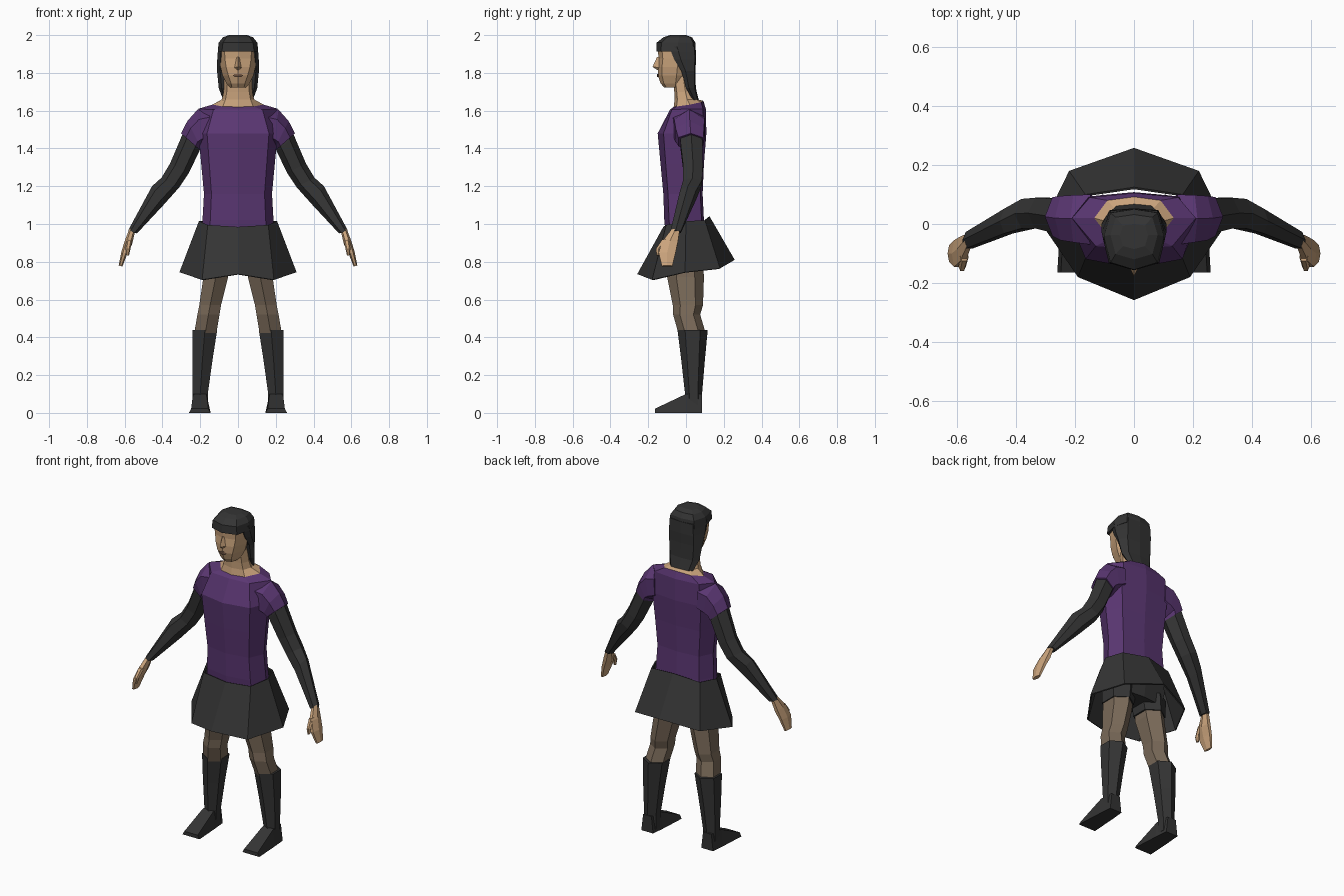
import bpy, bmesh


def material(name, r, g, b):
    m = bpy.data.materials.new(name)
    m.diffuse_color = (r, g, b, 1)
    return m


PURPLE = material("purple_cloth", .102, .037, .168)
BLACK = material("black_cloth", .034, .034, .034)
SKIN = material("skin", .60, .375, .205)
TIGHTS = material("brown_tights", .19, .14, .097)
LIPS = material("dark_lips", .16, .09, .055)


def loft(name, rings, mat, caps=True, mirror=False, thickness=0):
    """Skin a series of equal-sized closed rings with flat faces."""
    bm = bmesh.new()
    vr = [[bm.verts.new(p) for p in ring] for ring in rings]
    n = len(vr[0])
    for a, b in zip(vr, vr[1:]):
        for i in range(n):
            j = (i + 1) % n
            bm.faces.new((a[i], a[j], b[j], b[i]))
    if caps:
        bm.faces.new(vr[0][::-1])
        bm.faces.new(vr[-1])
    bmesh.ops.recalc_face_normals(bm, faces=bm.faces)
    me = bpy.data.meshes.new(name)
    bm.to_mesh(me)
    bm.free()
    me.materials.append(mat)
    ob = bpy.data.objects.new(name, me)
    bpy.context.collection.objects.link(ob)
    if mirror:
        ob.modifiers.new("mirror", 'MIRROR')
    if thickness:
        mod = ob.modifiers.new("solidify", 'SOLIDIFY')
        mod.thickness = thickness
    return ob


def sym(*half):
    """Close a half ring (front to back, x >= 0) by reflecting it."""
    return list(half) + [(-x, y, z) for x, y, z in reversed(half) if x > 0]


def body(z, w, f, b, side=.78):
    """Ten-sided style body section: half width, front y and back y."""
    d = b - f
    return sym((0, f, z), (w * side, f + d * .12, z), (w, f + d * .55, z),
               (w * side, b - d * .06, z), (0, b, z))


def limb(out, inn, y, h):
    """Six-sided arm section between an outer and an inner (x, z) point."""
    def at(t, yy):
        return (out[0] + (inn[0] - out[0]) * t, yy, out[1] + (inn[1] - out[1]) * t)
    return [at(0, y), at(.25, y - h), at(.75, y - h), at(1, y), at(.75, y + h), at(.25, y + h)]


def leg(z, x0, x1, y0, y1):
    """Six-sided horizontal leg section."""
    xm, d = (x0 + x1) / 2, y1 - y0
    return [(xm, y0, z), (x1, y0 + d * .25, z), (x1, y0 + d * .75, z),
            (xm, y1, z), (x0, y0 + d * .75, z), (x0, y0 + d * .25, z)]


# Shirt with open round collar
collar = sym((0, -.065, 1.62), (.08, -.05, 1.622), (.135, .02, 1.632),
             (.09, .08, 1.645), (0, .092, 1.652))
shoulders = sym((0, -.085, 1.605), (.13, -.075, 1.605), (.21, .02, 1.61),
                (.15, .09, 1.61), (0, .105, 1.61))
loft("shirt", [body(.97, .192, -.11, .10), body(1.02, .188, -.115, .095),
               body(1.16, .18, -.12, .088), body(1.32, .195, -.135, .095),
               body(1.48, .21, -.15, .108), shoulders, collar], PURPLE, caps=False)
loft("sleeves", [limb((.15, 1.615), (.14, 1.42), .015, .085),
                 limb((.215, 1.605), (.18, 1.40), .018, .08),
                 limb((.268, 1.545), (.195, 1.40), .02, .075),
                 limb((.302, 1.48), (.20, 1.39), .025, .066)], PURPLE, mirror=True)

# Dark arms and bare hands
loft("arms", [limb((.28, 1.51), (.19, 1.42), .025, .055),
              limb((.298, 1.465), (.205, 1.385), .028, .058),
              limb((.36, 1.32), (.26, 1.27), .037, .052),
              limb((.405, 1.245), (.31, 1.195), .035, .05),
              limb((.455, 1.20), (.395, 1.10), .01, .042),
              limb((.582, .965), (.535, .95), -.055, .028)], BLACK, mirror=True)
loft("hands", [limb((.575, .975), (.545, .96), -.055, .022),
               limb((.60, .91), (.56, .895), -.085, .042),
               limb((.618, .85), (.585, .845), -.1, .045),
               limb((.632, .78), (.612, .775), -.1, .028)], SKIN, mirror=True)
loft("thumbs", [limb((.59, .92), (.56, .91), -.11, .016),
                limb((.595, .87), (.57, .865), -.145, .014),
                limb((.592, .835), (.577, .833), -.148, .008)], SKIN, mirror=True)

# Flared open skirt with shorts underneath
loft("skirt", [
    sym((0, -.12, .985), (.16, -.105, .995), (.207, 0, 1.015), (.165, .1, 1.02), (0, .125, 1.04)),
    sym((0, -.258, .735), (.19, -.18, .705), (.31, -.005, .745), (.22, .18, .765), (0, .258, .81)),
], BLACK, caps=False, thickness=.008)
loft("shorts", [body(1.0, .18, -.1, .09), body(.88, .19, -.1, .1),
                body(.80, .17, -.09, .09)], BLACK)
loft("short_legs", [leg(.86, .02, .19, -.10, .10), leg(.755, .04, .187, -.105, .098)],
     BLACK, mirror=True)

# Legs, tall boots and pointed-down feet
loft("legs", [leg(.80, .045, .178, -.10, .09), leg(.72, .052, .183, -.10, .095),
              leg(.57, .09, .205, -.07, .09), leg(.52, .098, .215, -.068, .075),
              leg(.42, .115, .232, -.04, .105)], TIGHTS, mirror=True)
loft("boots", [leg(.44, .11, .24, -.045, .115), leg(.28, .135, .242, -.025, .10),
               leg(.10, .16, .24, -.005, .085), leg(.02, .16, .24, -.005, .085)],
     BLACK, mirror=True)
loft("feet", [[(x0, y, 0), (x1, y, 0), (x1 - .012, y, h), (x0 + .012, y, h)]
              for y, x0, x1, h in ((.085, .163, .243, .10), (0, .155, .25, .10),
                                   (-.165, .145, .26, .022))], BLACK, mirror=True)

# Neck rising out of the collar
loft("neck", [collar, body(1.66, .085, -.06, .06), body(1.70, .076, -.062, .045),
              body(1.78, .072, -.07, .03)], SKIN)

# Head, nose and mouth
loft("head", [body(1.722, .04, -.115, -.02), body(1.745, .062, -.135, .01, .6),
              body(1.785, .082, -.148, .03, .62), body(1.83, .092, -.15, .04, .68),
              body(1.875, .096, -.145, .04, .72), body(1.93, .096, -.15, .035, .75)], SKIN)
loft("nose", [sym((0, -.153, 1.885), (.008, -.14, 1.885), (0, -.12, 1.885)),
              sym((0, -.177, 1.832), (.019, -.142, 1.828), (0, -.12, 1.828)),
              sym((0, -.152, 1.815), (.01, -.142, 1.817), (0, -.12, 1.818))], SKIN)
loft("mouth", [sym((0, -.154, z), (w, -.148, z), (0, -.146, z))
               for z, w in ((1.778, .016), (1.788, .027), (1.795, .012))], LIPS)

# Hair: cap with straight fringe, and a long back section
loft("hair_cap", [body(1.912, .107, -.157, .052, .8), body(1.96, .102, -.155, .05),
                  body(1.988, .08, -.12, .032), body(2.0, .048, -.085, .0)], BLACK)


def back_hair(z, w, f, b):
    return sym((w * .85, f, z), (w, f + (b - f) * .3, z), (w * .75, b - .006, z), (0, b, z))


loft("hair_back", [back_hair(1.94, .105, -.09, .051), back_hair(1.87, .11, -.062, .053),
                   back_hair(1.81, .111, -.025, .05), back_hair(1.72, .102, 0, .052),
                   back_hair(1.655, .078, .035, .068)], BLACK)
